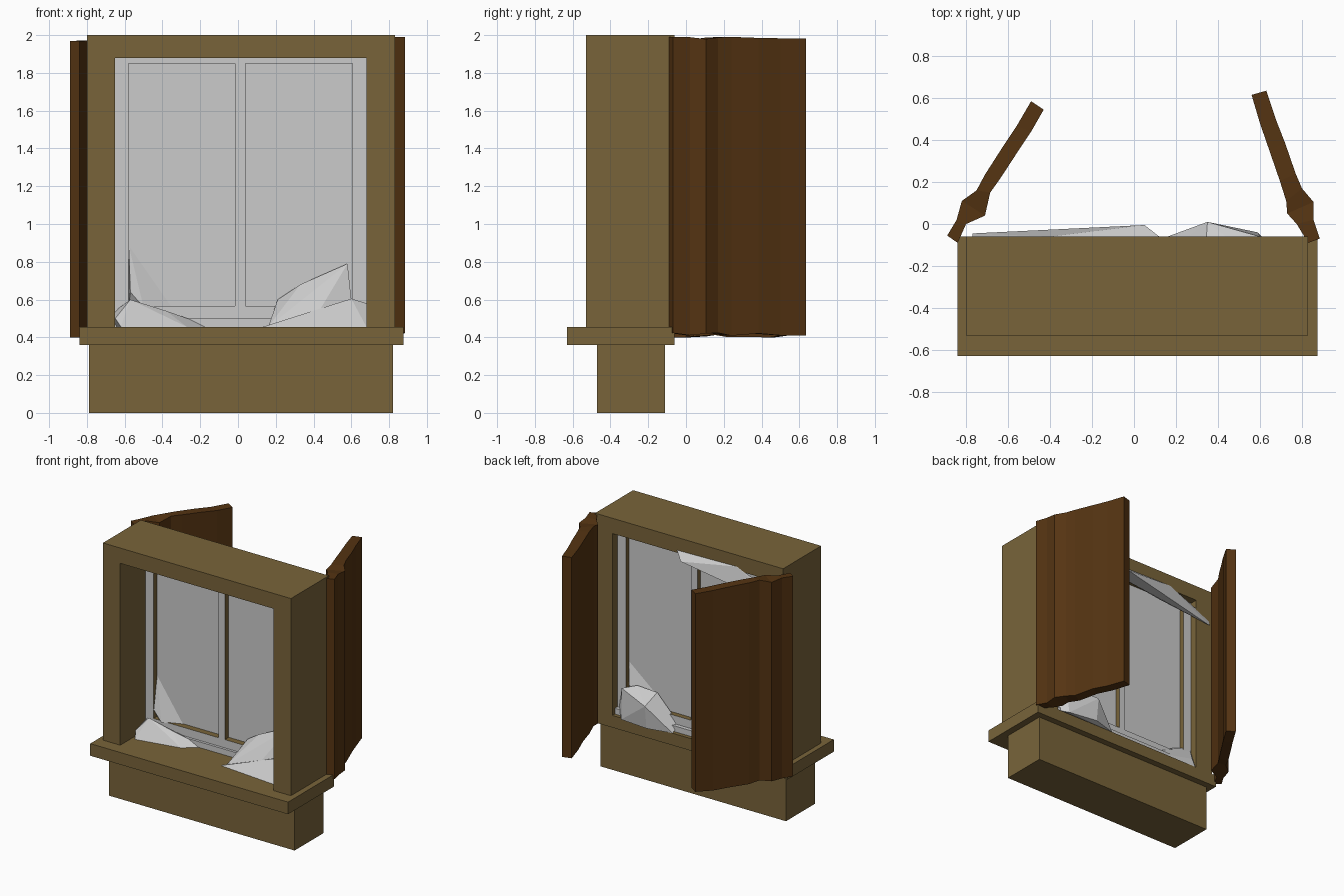
import bpy, bmesh, random
from mathutils import Vector

random.seed(4)


def material(name, rgb):
    m = bpy.data.materials.new(name)
    m.diffuse_color = (*rgb, 1)
    return m


STONE = material("weathered_surround", (0.19, 0.127, 0.042))
WOOD = material("dark_wood", (0.09, 0.034, 0.006))


def finish(name, bm, mats=()):
    bmesh.ops.recalc_face_normals(bm, faces=bm.faces[:])
    me = bpy.data.meshes.new(name)
    bm.to_mesh(me)
    bm.free()
    for m in mats:
        me.materials.append(m)
    ob = bpy.data.objects.new(name, me)
    bpy.context.collection.objects.link(ob)
    return ob


def add_box(bm, x0, x1, y0, y1, z0, z1):
    vs = bmesh.ops.create_cube(bm, size=1)["verts"]
    for v in vs:
        v.co = Vector((x1 if v.co.x > 0 else x0,
                       y1 if v.co.y > 0 else y0,
                       z1 if v.co.z > 0 else z0))


def box(name, *dims, mats=()):
    bm = bmesh.new()
    add_box(bm, *dims)
    return finish(name, bm, mats)


# Stone base, sill and the arch-shaped surround
box("base_block", -0.79, 0.82, -0.47, -0.11, 0, 0.36, mats=[STONE])
box("sill", -0.84, 0.875, -0.63, -0.06, 0.36, 0.455, mats=[STONE])

bm = bmesh.new()
outline = [(-0.80, 0.455), (-0.80, 2), (0.83, 2), (0.83, 0.455),
           (0.68, 0.455), (0.68, 1.88), (-0.65, 1.88), (-0.65, 0.455)]
face = bm.faces.new([bm.verts.new((x, -0.53, z)) for x, z in outline])
ext = bmesh.ops.extrude_face_region(bm, geom=[face])["geom"]
bmesh.ops.translate(bm, vec=(0, 0.47, 0),
                    verts=[g for g in ext if isinstance(g, bmesh.types.BMVert)])
finish("surround", bm, [STONE])


# Two sashes: grey front and back, brown reveals, recessed pane
def sash(name, x0, x1, inner0, inner1):
    bm = bmesh.new()
    add_box(bm, x0, inner0, -0.22, -0.12, 0.50, 1.88)
    add_box(bm, inner1, x1, -0.22, -0.12, 0.50, 1.88)
    add_box(bm, inner0, inner1, -0.22, -0.12, 1.85, 1.88)
    add_box(bm, inner0, inner1, -0.22, -0.12, 0.50, 0.565)
    bm.normal_update()
    for f in bm.faces:
        f.material_index = 0 if abs(f.normal.y) > 0.5 else 1
    finish(name + "_frame", bm, [None, STONE])
    box(name + "_pane", inner0, inner1, -0.172, -0.16, 0.565, 1.85)


sash("left_sash", -0.65, 0.013, -0.58, -0.015)
sash("right_sash", 0.013, 0.68, 0.04, 0.605)
box("window_ledge", -0.65, 0.68, -0.24, -0.09, 0.455, 0.50)


# Warped shutters: paired plan stations with uneven plank ends
def shutter(name, outer, inner, z0, z1):
    bm = bmesh.new()
    rings = []
    for o, i in zip(outer, inner):
        t, b = z1 + random.uniform(-0.012, 0.008), z0 + random.uniform(-0.008, 0.012)
        rings.append([bm.verts.new((*p, z)) for p, z in
                      ((o, b), (i, b), (i, t), (o, t))])
    for a, c in zip(rings, rings[1:]):
        for k in range(4):
            n = (k + 1) % 4
            bm.faces.new((a[k], a[n], c[n], c[k]))
    bm.faces.new(rings[0])
    bm.faces.new(rings[-1])
    finish(name, bm, [WOOD])


shutter("left_shutter",
        [(-0.89, -0.055), (-0.845, 0.02), (-0.82, 0.11), (-0.75, 0.16),
         (-0.71, 0.235), (-0.63, 0.36), (-0.56, 0.465), (-0.49, 0.585)],
        [(-0.84, -0.09), (-0.80, 0.0), (-0.71, 0.04), (-0.685, 0.15),
         (-0.635, 0.22), (-0.56, 0.335), (-0.49, 0.44), (-0.43, 0.545)], 0.405, 1.975)
shutter("right_shutter",
        [(0.885, -0.07), (0.855, 0.02), (0.855, 0.105), (0.80, 0.17),
         (0.77, 0.24), (0.72, 0.385), (0.675, 0.50), (0.63, 0.635)],
        [(0.83, -0.09), (0.775, 0.0), (0.73, 0.05), (0.725, 0.11),
         (0.695, 0.205), (0.645, 0.35), (0.60, 0.48), (0.56, 0.615)], 0.415, 1.985)


# Faceted white drifts lodged in the corners
def drift(name, *pts):
    bm = bmesh.new()
    for p in pts:
        bm.verts.new(p)
    res = bmesh.ops.convex_hull(bm, input=bm.verts[:])
    loose = {g for g in res["geom_interior"] if isinstance(g, bmesh.types.BMVert)}
    bmesh.ops.delete(bm, geom=list(loose), context="VERTS")
    finish(name, bm)


drift("front_right_drift", (0.13, -0.40, 0.455), (0.68, -0.45, 0.455), (0.68, -0.3, 0.58),
      (0.43, -0.34, 0.54), (0.60, -0.3, 0.605), (0.68, -0.17, 0.455), (0.25, -0.2, 0.455))
drift("front_right_peak", (0.16, -0.37, 0.455), (0.33, -0.21, 0.68), (0.58, -0.18, 0.79),
      (0.60, -0.25, 0.60), (0.43, -0.34, 0.54), (0.60, -0.17, 0.55), (0.21, -0.18, 0.60))
drift("front_left_drift", (-0.65, -0.34, 0.50), (-0.57, -0.29, 0.60), (-0.38, -0.27, 0.54),
      (-0.14, -0.21, 0.455), (-0.27, -0.32, 0.455), (-0.62, -0.39, 0.455),
      (-0.65, -0.19, 0.455), (-0.65, -0.20, 0.54))
drift("front_left_shard", (-0.578, -0.175, 0.885), (-0.355, -0.175, 0.565),
      (-0.578, -0.175, 0.565), (-0.50, -0.235, 0.56), (-0.57, -0.23, 0.64))
drift("back_right_drift", (0.67, -0.13, 0.49), (0.60, -0.06, 0.69), (0.50, -0.11, 0.72),
      (0.35, 0.01, 0.64), (0.16, -0.06, 0.455), (0.59, -0.04, 0.455),
      (0.35, -0.01, 0.46), (0.15, -0.14, 0.49), (0.34, -0.13, 0.70))
drift("back_right_shard", (0.603, -0.16, 0.86), (0.25, -0.16, 0.567),
      (0.603, -0.16, 0.567), (0.58, -0.12, 0.70))
drift("back_left_drift", (-0.65, -0.14, 0.66), (-0.62, -0.07, 0.52), (-0.25, -0.10, 0.455),
      (-0.64, -0.06, 0.455), (-0.35, -0.15, 0.54))
drift("top_back_drift", (0.12, -0.06, 1.90), (0.05, -0.005, 1.85), (-0.30, -0.04, 1.80),
      (-0.77, -0.045, 1.70), (-0.77, -0.065, 1.76), (-0.40, -0.06, 1.91),
      (0.10, -0.12, 1.86), (-0.35, -0.12, 1.80))
